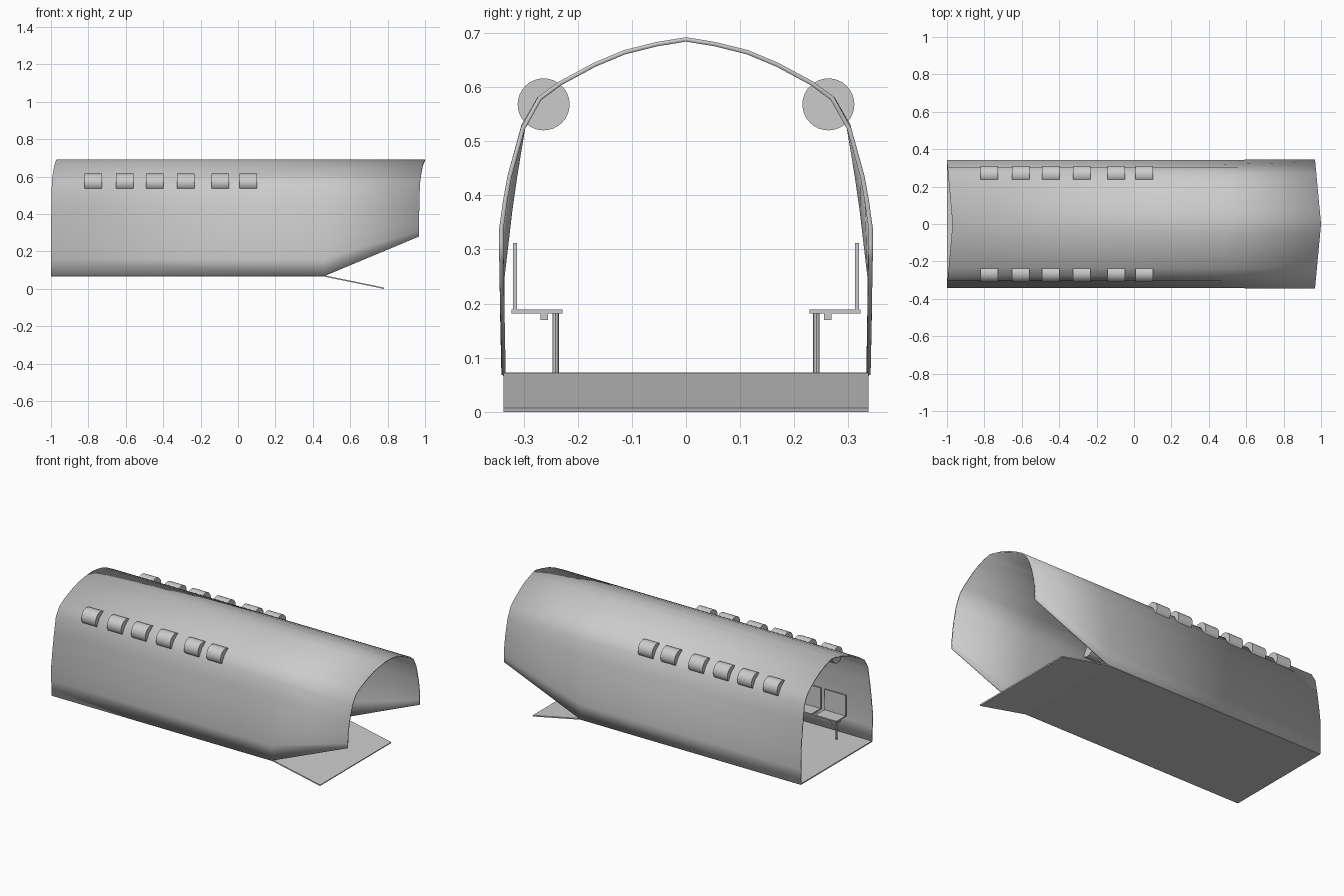
import bpy, bmesh, math
from mathutils import Vector, Matrix

if "Cube" in bpy.data.objects:
    bpy.data.objects.remove(bpy.data.objects["Cube"])

grey = bpy.data.materials.new("plain grey")
grey.diffuse_color = (0.6, 0.6, 0.6, 1)
grey.use_nodes = True
grey.node_tree.nodes["Principled BSDF"].inputs["Base Color"].default_value = grey.diffuse_color


def make(name, bm, smooth=False):
    me = bpy.data.meshes.new(name)
    bm.to_mesh(me)
    bm.free()
    ob = bpy.data.objects.new(name, me)
    bpy.context.collection.objects.link(ob)
    me.materials.append(grey)
    if smooth:
        bpy.ops.object.select_all(action='DESELECT')
        ob.select_set(True)
        bpy.context.view_layer.objects.active = ob
        bpy.ops.object.shade_smooth_by_angle(angle=math.radians(40))
    return ob


def box(bm, x0, x1, y0, y1, z0, z1):
    m = Matrix.Translation(((x0 + x1) / 2, (y0 + y1) / 2, (z0 + z1) / 2)) \
        @ Matrix.Diagonal((x1 - x0, abs(y1 - y0), z1 - z0, 1))
    bmesh.ops.create_cube(bm, size=1, matrix=m)


def rod(bm, a, b, r, segs=8):
    a, b = Vector(a), Vector(b)
    d = b - a
    m = Matrix.Translation((a + b) / 2) @ d.to_track_quat('Z', 'Y').to_matrix().to_4x4()
    bmesh.ops.create_cone(bm, cap_ends=True, segments=segs, radius1=r, radius2=r,
                          depth=d.length, matrix=m)


# fuselage shell: lofted between a main section and a fuller, cut-away tail section
roof = [(.235, .61), (.17, .645), (.115, .668), (.055, .683), (0, .692)]
main = [(.341, .068), (.343, .16), (.343, .25), (.329, .37), (.319, .44),
        (.304, .53), (.275, .58)] + roof
tail = [(.345, .28), (.345, .31), (.345, .34), (.338, .39), (.33, .435),
        (.305, .525), (.273, .582)] + roof


def ring(half):
    return half + [(-y, z) for y, z in reversed(half[:-1])]


bm = bmesh.new()
rows = []
for x, half, sweep in ((-1, main, .03), (.46, main, 0), (.968, tail, .032)):
    rows.append([bm.verts.new((x + sweep * max(0, 1 - abs(y) / .343), y, z))
                 for y, z in ring(half)])
for a, b in zip(rows, rows[1:]):
    for i in range(len(a) - 1):
        bm.faces.new((a[i], a[i + 1], b[i + 1], b[i]))
shell = make("fuselage_shell", bm, True)
sol = shell.modifiers.new("thickness", 'SOLIDIFY')
sol.thickness = .008
sol.offset = -1

# cabin floor
bm = bmesh.new()
box(bm, -1, .465, -.338, .338, .066, .073)
make("cabin_floor", bm)

# loading ramp sloping down from the floor edge
bm = bmesh.new()
pts = [(.46, .066), (.78, 0), (.782, .007), (.46, .073)]
l = [bm.verts.new((x, -.337, z)) for x, z in pts]
r = [bm.verts.new((x, .337, z)) for x, z in pts]
bm.faces.new(l)
bm.faces.new(r[::-1])
for i in range(4):
    j = (i + 1) % 4
    bm.faces.new((l[j], l[i], r[i], r[j]))
bmesh.ops.recalc_face_normals(bm, faces=bm.faces)
make("loading_ramp", bm)

# pods along the shoulders and folding seats below them, on both sides
centres = [-.775, -.605, -.445, -.28, -.095, .055]
for s, side in ((1, "left"), (-1, "right")):
    bm = bmesh.new()
    for x in centres:
        rod(bm, (x - .047, s * .263, .568), (x + .047, s * .263, .568), .048, 32)
    make(side + "_shoulder_pods", bm, True)

    bm = bmesh.new()
    for k in range(6):
        x = -.77 + k * .166
        box(bm, x - .07, x + .07, s * .228, s * .322, .182, .189)
        box(bm, x - .07, x + .07, s * .312, s * .32, .182, .312)
    make(side + "_seats", bm)

    # legs with diagonal braces and a support rail
    bm = bmesh.new()
    for x, d in ((-.83, 1), (-.355, 1), (.12, -1)):
        rod(bm, (x, s * .241, .072), (x, s * .241, .184), .006)
        rod(bm, (x, s * .241, .14), (x + d * .05, s * .241, .182), .004)
    box(bm, -.84, .13, s * .255, s * .269, .17, .183)
    make(side + "_seat_legs", bm)
